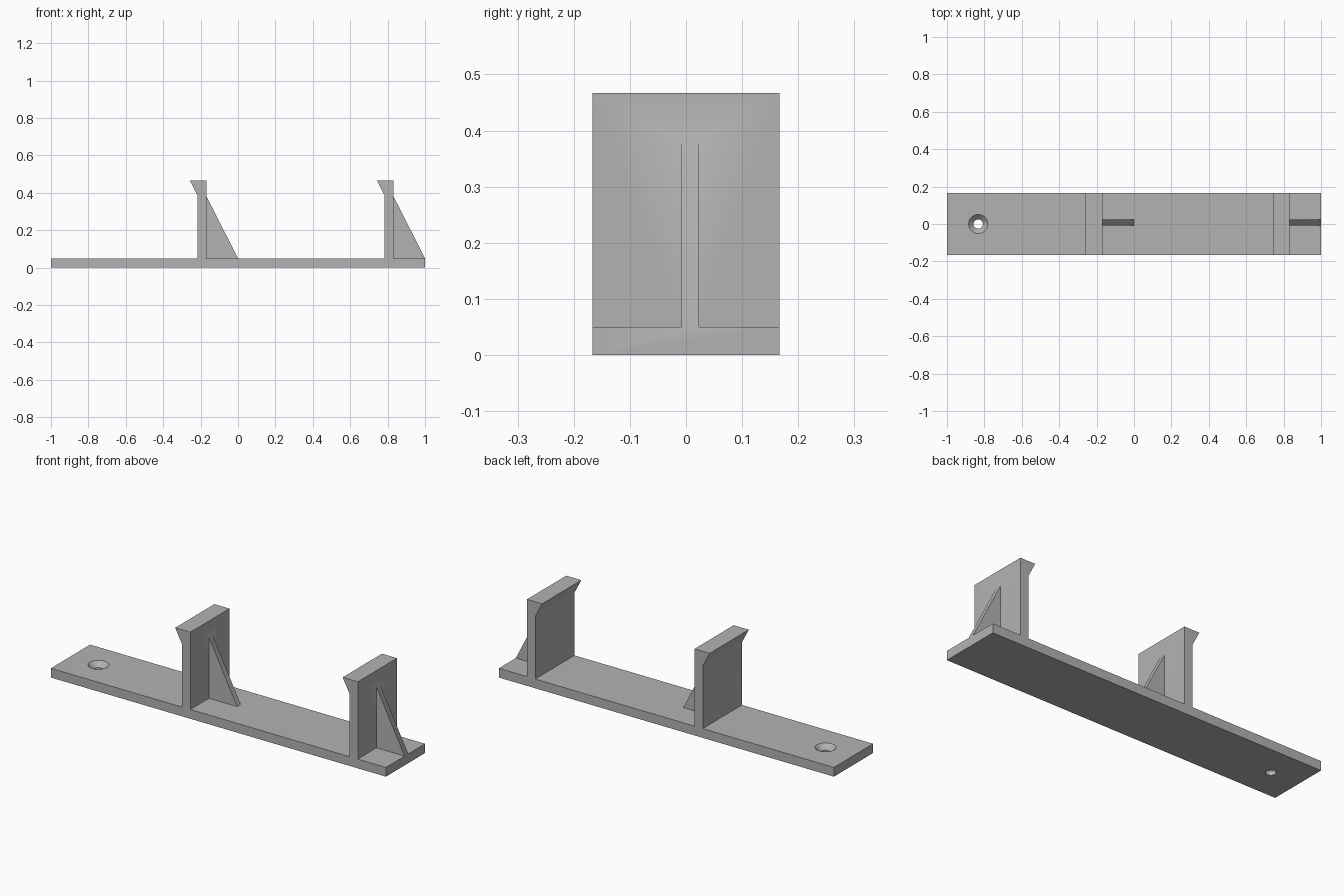
import bpy
import bmesh
from mathutils import Matrix

if "Cube" in bpy.data.objects:
    bpy.data.objects.remove(bpy.data.objects["Cube"])

HALF_W = 0.167        # half width of the plate
PLATE = 0.05          # plate thickness
TOP = 0.467           # top of the posts
TOES = (0.0, 1.0)     # x where each brace meets the plate

grey = bpy.data.materials.new("plain grey")
grey.use_nodes = True
colour = (0.45, 0.45, 0.45, 1)
grey.diffuse_color = colour
grey.node_tree.nodes["Principled BSDF"].inputs["Base Color"].default_value = colour


def add_object(name, bm):
    bmesh.ops.recalc_face_normals(bm, faces=bm.faces)
    mesh = bpy.data.meshes.new(name)
    bm.to_mesh(mesh)
    bm.free()
    mesh.materials.append(grey)
    obj = bpy.data.objects.new(name, mesh)
    bpy.context.collection.objects.link(obj)
    return obj


def extrude_profile(name, points, y0, y1):
    """Extrude an x-z outline along y."""
    bm = bmesh.new()
    face = bm.faces.new([bm.verts.new((x, y0, z)) for x, z in points])
    result = bmesh.ops.extrude_face_region(bm, geom=[face])
    verts = [v for v in result["geom"] if isinstance(v, bmesh.types.BMVert)]
    bmesh.ops.translate(bm, verts=verts, vec=(0, y1 - y0, 0))
    return add_object(name, bm)


def combine(target, tool, operation):
    """Apply a boolean and discard the tool."""
    tool.hide_render = True
    mod = target.modifiers.new(operation.lower(), "BOOLEAN")
    mod.operation = operation
    mod.solver = "EXACT"
    mod.object = tool
    bpy.context.view_layer.objects.active = target
    bpy.ops.object.modifier_apply(modifier=mod.name)
    bpy.data.objects.remove(tool)


# Plate with two hooked posts, as one side profile
outline = [(-1, 0), (1, 0), (1, PLATE)]
for toe in reversed(TOES):
    outline += [(toe - 0.168, PLATE), (toe - 0.168, TOP), (toe - 0.258, TOP),
                (toe - 0.217, 0.388), (toe - 0.217, PLATE)]
outline.append((-1, PLATE))
bracket = extrude_profile("plate_with_posts", outline, -HALF_W, HALF_W)

# Thin triangular brace behind each post, rooted in the post and plate
for toe in TOES:
    brace = extrude_profile("brace", [
        (toe - 0.19, 0.03), (toe - 0.01, 0.03), (toe, PLATE),
        (toe - 0.168, 0.38), (toe - 0.19, 0.38)], -0.008, 0.023)
    combine(bracket, brace, "UNION")

# Countersunk screw hole: straight drill and a tapered mouth
for name, r_low, r_high, z0, z1 in (("drill", 0.025, 0.025, -0.02, 0.07),
                                    ("countersink", 0.025, 0.06, 0.023, 0.059)):
    bm = bmesh.new()
    bmesh.ops.create_cone(bm, cap_ends=True, segments=48, radius1=r_low,
                          radius2=r_high, depth=z1 - z0,
                          matrix=Matrix.Translation((-0.833, 0, (z0 + z1) / 2)))
    combine(bracket, add_object(name, bm), "DIFFERENCE")

# Smooth the round hole, keep every edge crisp
bpy.ops.object.select_all(action="DESELECT")
bracket.select_set(True)
bpy.context.view_layer.objects.active = bracket
bpy.ops.object.shade_smooth_by_angle(angle=0.5)
